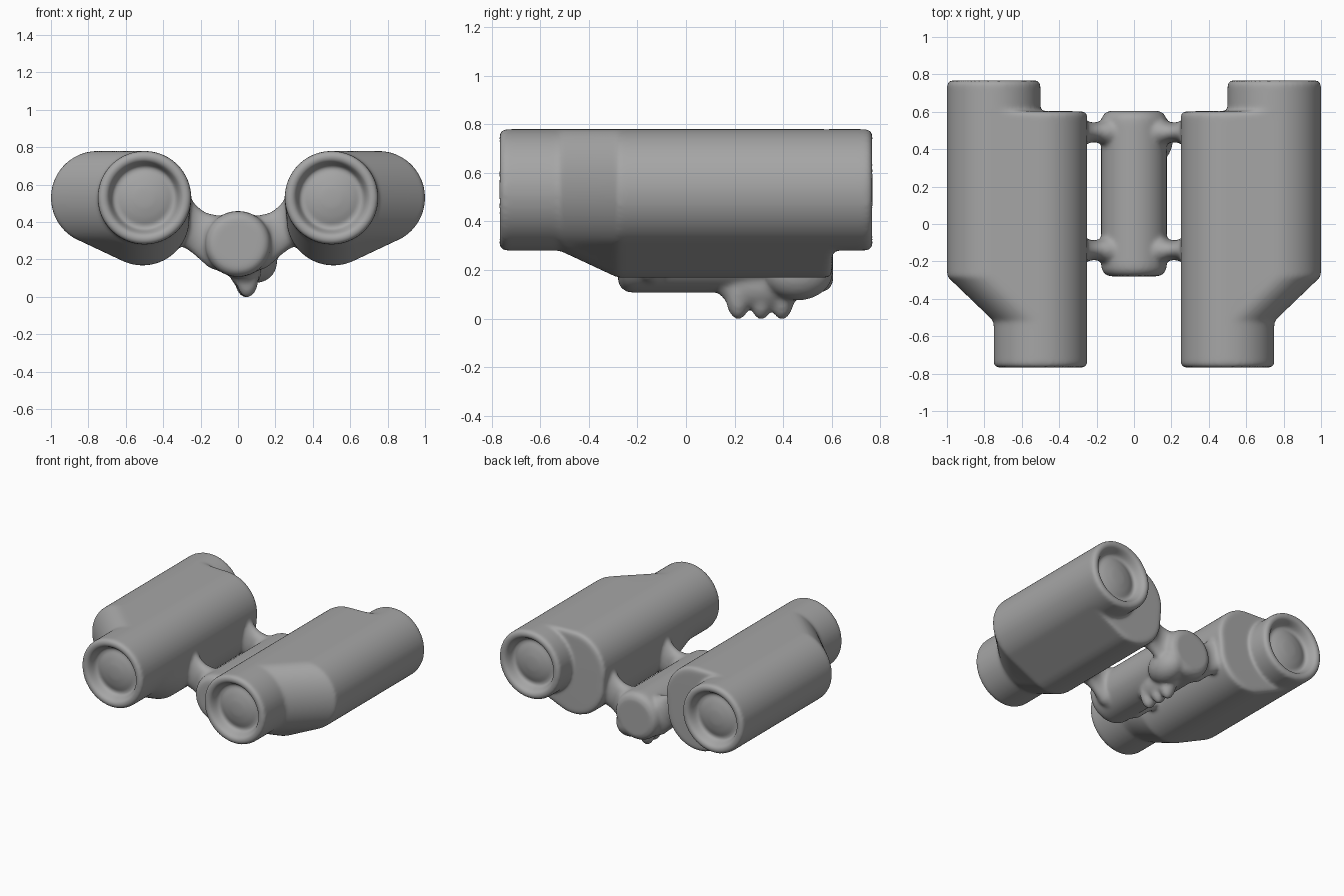
import bpy, bmesh, math
from mathutils import Matrix

if "Cube" in bpy.data.objects:
    bpy.data.objects.remove(bpy.data.objects["Cube"])

N = 72


def section(discs):
    """Outline of the convex hull of discs (u, v, ru, rv), N points."""
    pts = []
    for i in range(N):
        a = 2 * math.pi * i / N
        c, s = math.cos(a), math.sin(a)

        def reach(d):
            return d[0] * c + d[1] * s + math.hypot(d[2] * c, d[3] * s)
        u, v, ru, rv = max(discs, key=reach)
        h = math.hypot(ru * c, rv * s)
        pts.append((u + ru * ru * c / h, v + rv * rv * s / h))
    return pts


def loft(name, stations, place):
    """Closed loft through stations (t, discs); place maps (u, v, t) to xyz."""
    bm = bmesh.new()
    rings = [[bm.verts.new(place(u, v, t)) for u, v in section(d)] for t, d in stations]
    for a, b in zip(rings, rings[1:]):
        for i in range(N):
            j = (i + 1) % N
            bm.faces.new((a[i], a[j], b[j], b[i]))
    bm.faces.new(rings[0])
    bm.faces.new(rings[-1])
    finish(name, bm)


def finish(name, bm):
    bmesh.ops.recalc_face_normals(bm, faces=bm.faces)
    me = bpy.data.meshes.new(name)
    bm.to_mesh(me)
    bm.free()
    ob = bpy.data.objects.new(name, me)
    bpy.context.collection.objects.link(ob)
    parts.append(ob)


def blob(name, loc, radii):
    bm = bmesh.new()
    bmesh.ops.create_uvsphere(bm, u_segments=32, v_segments=16, radius=1)
    bmesh.ops.transform(bm, verts=bm.verts, matrix=Matrix.Translation(loc) @ Matrix.Diagonal((*radii, 1)))
    finish(name, bm)


parts = []
Z = 0.53
# rim, recess and domed lens of a tube end: (depth from the end, radius)
TUBE_END = [(0.04, 0.01), (0.042, 0.05), (0.05, 0.09), (0.06, 0.125), (0.075, 0.155),
            (0.07, 0.17), (0.03, 0.186), (0.006, 0.2), (0.0, 0.215), (0.002, 0.235), (0.02, 0.25)]
front = 0.5
rear = 0.75


def disc(x, r, z=Z):
    return (x, z, r, r)


for side, label in ((1, "right"), (-1, "left")):
    # barrel: front tube, widening prism housing, offset rear tube
    st = [(-0.77 + d, [disc(front, r)]) for d, r in TUBE_END]
    st.append((-0.52, [disc(front, 0.25)]))
    for k in range(1, 7):
        f = k / 6
        st.append((-0.52 + 0.24 * f, [disc(front, 0.25), disc(front + (rear - front) * f, 0.25),
                                      disc(front + 0.01, 0.25, Z - 0.112 * f)]))
    full = [disc(front, 0.25), disc(rear, 0.25), disc(front + 0.01, 0.25, Z - 0.112)]
    small = [disc(front, 0.235), disc(rear, 0.25), disc(front + 0.01, 0.235, Z - 0.112)]
    st += [(0.585, full), (0.602, small), (0.605, [disc(rear, 0.25)])]
    st += [(0.77 - d, [disc(rear, r)]) for d, r in reversed(TUBE_END)]
    loft(label + "_barrel", st, lambda u, v, t: (side * u, t, v))

    # flared webs between barrel and hinge
    for y in (-0.14, 0.49):
        web = [(0.08, 0.10, 0.28, 0.15), (0.155, 0.08, 0.30, 0.145), (0.178, 0.06, 0.315, 0.14),
               (0.215, 0.051, 0.345, 0.138), (0.25, 0.06, 0.38, 0.142),
               (0.275, 0.08, 0.40, 0.145), (0.36, 0.10, 0.45, 0.145)]
        loft(label + "_web", [(x, [(y, z, ty, tz)]) for x, ty, z, tz in web],
             lambda u, v, t: (side * t, u, v))

# hinge cylinder
loft("hinge", [(y, [disc(0, r, 0.283)]) for y, r in
               ((-0.28, 0.13), (-0.27, 0.155), (-0.245, 0.173), (-0.22, 0.176),
                (0.54, 0.176), (0.57, 0.173), (0.595, 0.155), (0.605, 0.13))],
     lambda u, v, t: (u, t, v))

# ridged grip under the hinge
blob("grip_base", (0.04, 0.31, 0.14), (0.085, 0.19, 0.10))
for y, x in ((0.215, 0.05), (0.31, 0.045), (0.395, 0.04)):
    blob("grip_ridge", (x, y, 0.115), (0.062, 0.055, 0.12))
blob("grip_heel", (0.10, 0.46, 0.19), (0.11, 0.145, 0.115))

# fuse the parts into one softly blended shell
bpy.ops.object.select_all(action='DESELECT')
for ob in parts:
    ob.select_set(True)
body = parts[0]
bpy.context.view_layer.objects.active = body
bpy.ops.object.join()
body.name = "binocular_body"
grey = bpy.data.materials.new("dark_grey")
grey.diffuse_color = (0.38, 0.38, 0.38, 1)
grey.use_nodes = True
grey.node_tree.nodes["Principled BSDF"].inputs["Base Color"].default_value = grey.diffuse_color
body.data.materials.append(grey)
rm = body.modifiers.new("fuse", 'REMESH')
rm.mode = 'VOXEL'
rm.voxel_size = 0.011
rm.use_smooth_shade = True
sm = body.modifiers.new("soften", 'SMOOTH')
sm.factor = 0.5
sm.iterations = 12
